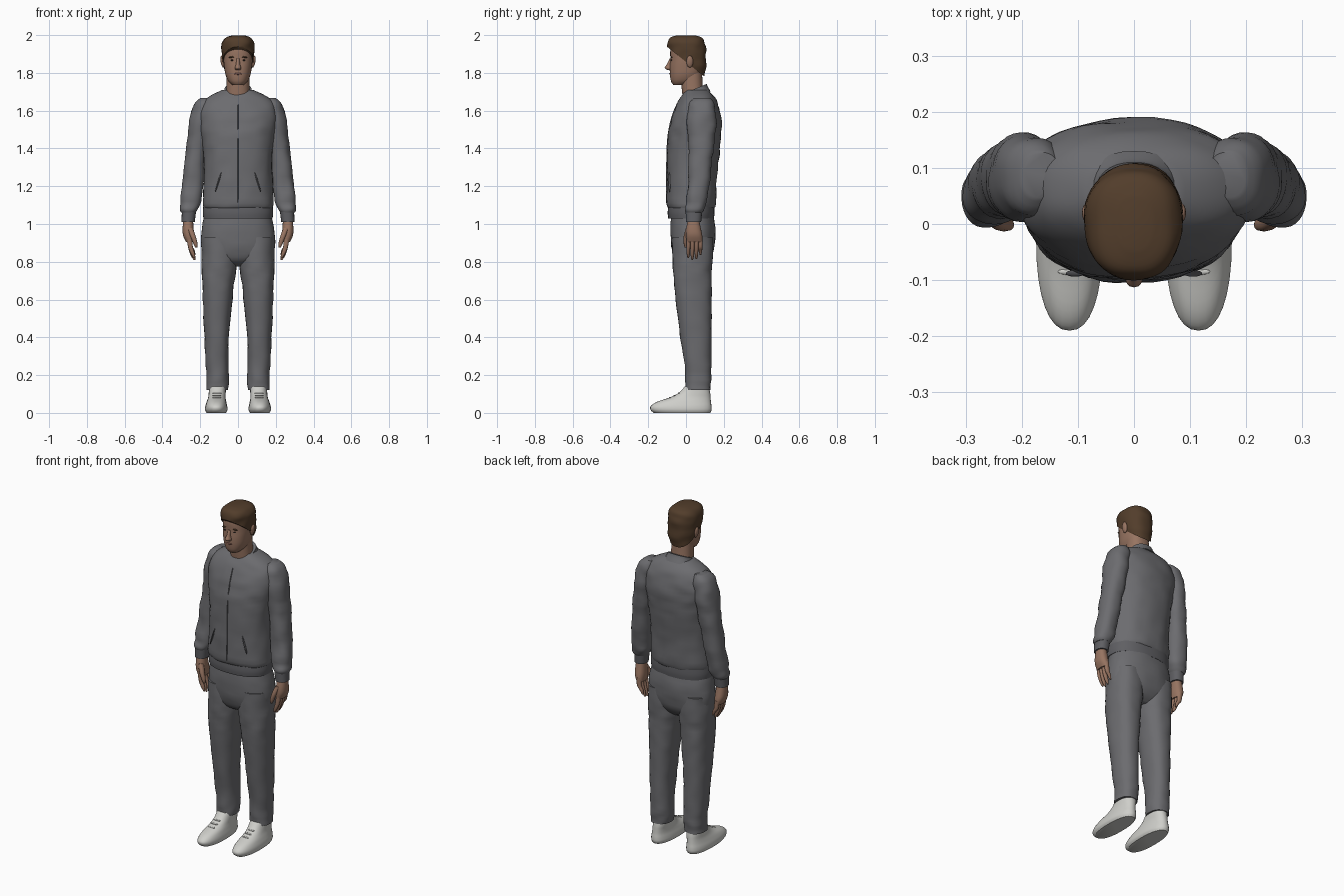
import bpy, bmesh, math
from mathutils import Matrix, Vector, noise

start_cube = bpy.data.objects.get("Cube")
if start_cube:
    bpy.data.objects.remove(start_cube, do_unlink=True)


def make_material(name, r, g, b):
    mat = bpy.data.materials.new(name)
    mat.use_nodes = True
    colour = (r, g, b, 1)
    mat.diffuse_color = colour
    shader = next(n for n in mat.node_tree.nodes if n.type == "BSDF_PRINCIPLED")
    shader.inputs["Base Color"].default_value = colour
    return mat


GREY = make_material("grey cloth", .15, .15, .16)
RIB = make_material("dark grey ribbing", .115, .115, .125)
WHITE = make_material("off white shoe", .62, .62, .59)
SKIN = make_material("tan skin", .31, .175, .12)
LIPS = make_material("lips", .24, .11, .085)
HAIR = make_material("brown hair", .085, .047, .024)
DARK = make_material("dark eye", .03, .022, .018)


def finish(bm, name, mat):
    """Turn a bmesh into a smooth shaded object."""
    bmesh.ops.recalc_face_normals(bm, faces=bm.faces)
    mesh = bpy.data.meshes.new(name)
    bm.to_mesh(mesh)
    bm.free()
    mesh.materials.append(mat)
    obj = bpy.data.objects.new(name, mesh)
    bpy.context.collection.objects.link(obj)
    bpy.ops.object.select_all(action="DESELECT")
    obj.select_set(True)
    bpy.context.view_layer.objects.active = obj
    bpy.ops.object.shade_smooth_by_angle(angle=math.radians(50))
    return obj


def resample(sections, steps):
    """Smooth curve through the given cross-sections."""
    pts = [sections[0]] + list(sections) + [sections[-1]]
    out = []
    for i in range(1, len(pts) - 2):
        for k in range(steps):
            t = k / steps
            out.append([b + t * (c - a) / 2
                        + t * t * (a - 2.5 * b + 2 * c - d / 2)
                        + t ** 3 * (3 * (b - c) + d - a) / 2
                        for a, b, c, d in zip(*pts[i - 1:i + 3])])
    return out + [list(sections[-1])]


def loft_mesh(sections, side=1, power=2.3, fold=0, tilt=0, sides=32, steps=4):
    """Stack rounded rings given as (centre x, z, half width, front y, back y)."""
    bm = bmesh.new()
    rings = []
    for cx, z, rx, front, back in resample(sections, steps):
        mid, ry = (front + back) / 2, (back - front) / 2
        ring = []
        for i in range(sides):
            a = math.tau * i / sides
            c, s = math.cos(a), math.sin(a)
            x = cx + rx * math.copysign(abs(c) ** (2 / power), c)
            y = mid + ry * math.copysign(abs(s) ** (2 / power), s)
            if fold:
                push = fold * noise.noise(Vector((x * 14, y * 14, z * 22)))
                x, y = x + push * c, y + push * s
            ring.append(bm.verts.new((x * side, y, z + tilt * (y - mid))))
        rings.append(ring)
    for low, high in zip(rings, rings[1:]):
        for i in range(sides):
            j = (i + 1) % sides
            bm.faces.new((low[i], low[j], high[j], high[i]))
    bm.faces.new(rings[0])
    bm.faces.new(rings[-1])
    return bm


def loft(name, mat, sections, **options):
    return finish(loft_mesh(sections, **options), name, mat)


def ellipsoid(name, mat, place, size, turn=0):
    bm = bmesh.new()
    matrix = (Matrix.Translation(place) @ Matrix.Rotation(turn, 4, "Y")
              @ Matrix.Diagonal((*size, 1)))
    bmesh.ops.create_uvsphere(bm, u_segments=16, v_segments=10, radius=1, matrix=matrix)
    return finish(bm, name, mat)


# Jacket body, waistband, collar and zip
TORSO = [(0, 1.08, .178, -.09, .145), (0, 1.11, .188, -.103, .157),
         (0, 1.25, .18, -.102, .163), (0, 1.4, .185, -.1, .18),
         (0, 1.5, .2, -.09, .188), (0, 1.58, .208, -.07, .184),
         (0, 1.64, .188, -.045, .168), (0, 1.68, .145, -.02, .145),
         (0, 1.71, .08, 0, .115)]
loft("jacket_body", GREY, TORSO, fold=.006, sides=48)
loft("jacket_waistband", RIB, [(0, 1.03, .183, -.094, .148), (0, 1.06, .186, -.097, .151),
                               (0, 1.1, .183, -.094, .15)], sides=48)
loft("jacket_collar", GREY, [(0, 1.67, .09, -.022, .13), (0, 1.7, .075, -.02, .115),
                             (0, 1.715, .071, -.018, .11)], tilt=.42)
loft("jacket_zip", RIB, [(0, z, .003, f - .003, f + .02) for _, z, _, f, _ in TORSO[1:-2]],
     sides=8)

# Trouser seat
loft("trouser_seat", GREY, [(0, 1.07, .17, -.075, .14), (0, .98, .19, -.082, .155),
                            (0, .88, .195, -.077, .15), (0, .81, .17, -.052, .125),
                            (0, .775, .1, 0, .085)], fold=.004, sides=48)

# Neck and head
loft("neck", SKIN, [(0, 1.65, .066, -.015, .1), (0, 1.71, .061, -.022, .09),
                    (0, 1.8, .06, -.03, .085)])
loft("head", SKIN, [(0, 1.735, .028, -.066, .0), (0, 1.755, .05, -.079, .05),
                    (0, 1.79, .066, -.085, .08), (0, 1.83, .073, -.086, .092),
                    (0, 1.87, .077, -.083, .095), (0, 1.92, .077, -.083, .095),
                    (0, 1.96, .068, -.07, .085), (0, 1.985, .035, -.04, .05)])
loft("nose", SKIN, [(0, 1.814, .013, -.095, -.06), (0, 1.826, .017, -.113, -.06),
                    (0, 1.845, .011, -.102, -.06), (0, 1.875, .009, -.086, -.06)], sides=16)
ellipsoid("mouth", LIPS, (0, -.085, 1.795), (.022, .004, .005))

# Hair, trimmed along a sloping hairline
hair = loft_mesh([(0, 1.76, .062, 0, .085), (0, 1.8, .072, -.06, .1),
                  (0, 1.86, .082, -.088, .105), (0, 1.93, .085, -.095, .107),
                  (0, 1.965, .082, -.097, .1), (0, 1.988, .064, -.082, .08),
                  (0, 1.999, .03, -.05, .045)], fold=.008, sides=48)
cut = bmesh.ops.bisect_plane(hair, geom=hair.verts[:] + hair.edges[:] + hair.faces[:],
                             plane_co=(0, .02, 1.842), plane_no=(0, .8, 1), clear_inner=True)
rim = [e for e in cut["geom_cut"] if isinstance(e, bmesh.types.BMEdge)]
bmesh.ops.holes_fill(hair, edges=rim, sides=0)
finish(hair, "hair", HAIR)

for label, side in (("left", 1), ("right", -1)):
    # Face details
    ellipsoid(label + "_ear", SKIN, (.082 * side, .02, 1.86), (.01, .018, .032), .15 * side)
    ellipsoid(label + "_eye", DARK, (.03 * side, -.077, 1.867), (.011, .004, .004))
    ellipsoid(label + "_eyebrow", HAIR, (.033 * side, -.077, 1.884), (.018, .006, .004),
              .1 * side)

    # Sleeve and cuff
    loft(label + "_sleeve", GREY,
         [(.165, 1.668, .03, .05, .125), (.18, 1.635, .052, .02, .15),
          (.198, 1.55, .057, .005, .16), (.211, 1.45, .057, .01, .152),
          (.225, 1.35, .055, .015, .14), (.24, 1.22, .055, .01, .127),
          (.251, 1.12, .055, 0, .11), (.258, 1.08, .048, -.006, .097),
          (.26, 1.06, .036, 0, .085)], side=side, fold=.007)
    loft(label + "_cuff", RIB, [(.259, 1.075, .038, -.002, .087), (.264, 1.01, .035, 0, .08)],
         side=side)

    # Hand with four curled fingers and a thumb
    loft(label + "_palm", SKIN,
         [(.264, 1.03, .025, .012, .068), (.264, .98, .029, .002, .078),
          (.262, .94, .029, 0, .086), (.256, .905, .02, .004, .088)], side=side)
    for i, finger in enumerate(("index", "middle", "ring", "little")):
        front = .002 + .0215 * i
        tip = (.82, .81, .815, .835)[i]
        loft(f"{label}_{finger}_finger", SKIN,
             [(.258, .93, .014, front, front + .022),
              (.252, .88, .013, front, front + .021),
              (.24, tip + .025, .011, front + .001, front + .019),
              (.23, tip, .005, front + .006, front + .014)], side=side, sides=12)
    loft(label + "_thumb", SKIN,
         [(.255, .98, .015, 0, .03), (.238, .935, .014, -.012, .016),
          (.225, .895, .011, -.012, .01), (.221, .875, .005, -.006, .004)],
         side=side, sides=12)

    # Trouser leg
    loft(label + "_trouser_leg", GREY,
         [(.1, .93, .09, -.07, .143), (.1, .82, .093, -.07, .142),
          (.103, .73, .089, -.066, .138), (.108, .6, .078, -.055, .135),
          (.111, .4, .065, -.03, .136), (.109, .22, .059, -.004, .134),
          (.108, .15, .058, -.004, .132), (.108, .12, .056, .002, .129)],
         side=side, fold=.006)

    # Slanted jacket pocket opening
    ellipsoid(label + "_pocket", RIB, (.105 * side, -.088, 1.22), (.004, .006, .055),
              -.3 * side)

    # Shoe with laces
    loft(label + "_shoe", WHITE,
         [(.115, 0, .052, -.17, .128), (.115, .015, .059, -.187, .135),
          (.115, .035, .058, -.187, .135), (.114, .058, .052, -.155, .132),
          (.112, .082, .046, -.085, .13), (.11, .105, .045, -.04, .128),
          (.108, .14, .045, -.006, .122)], side=side)
    for i in range(3):
        ellipsoid(f"{label}_shoe_lace_{i + 1}", WHITE,
                  (.112 * side, -.085 + .024 * i, .08 + .012 * i), (.024, .006, .004))
